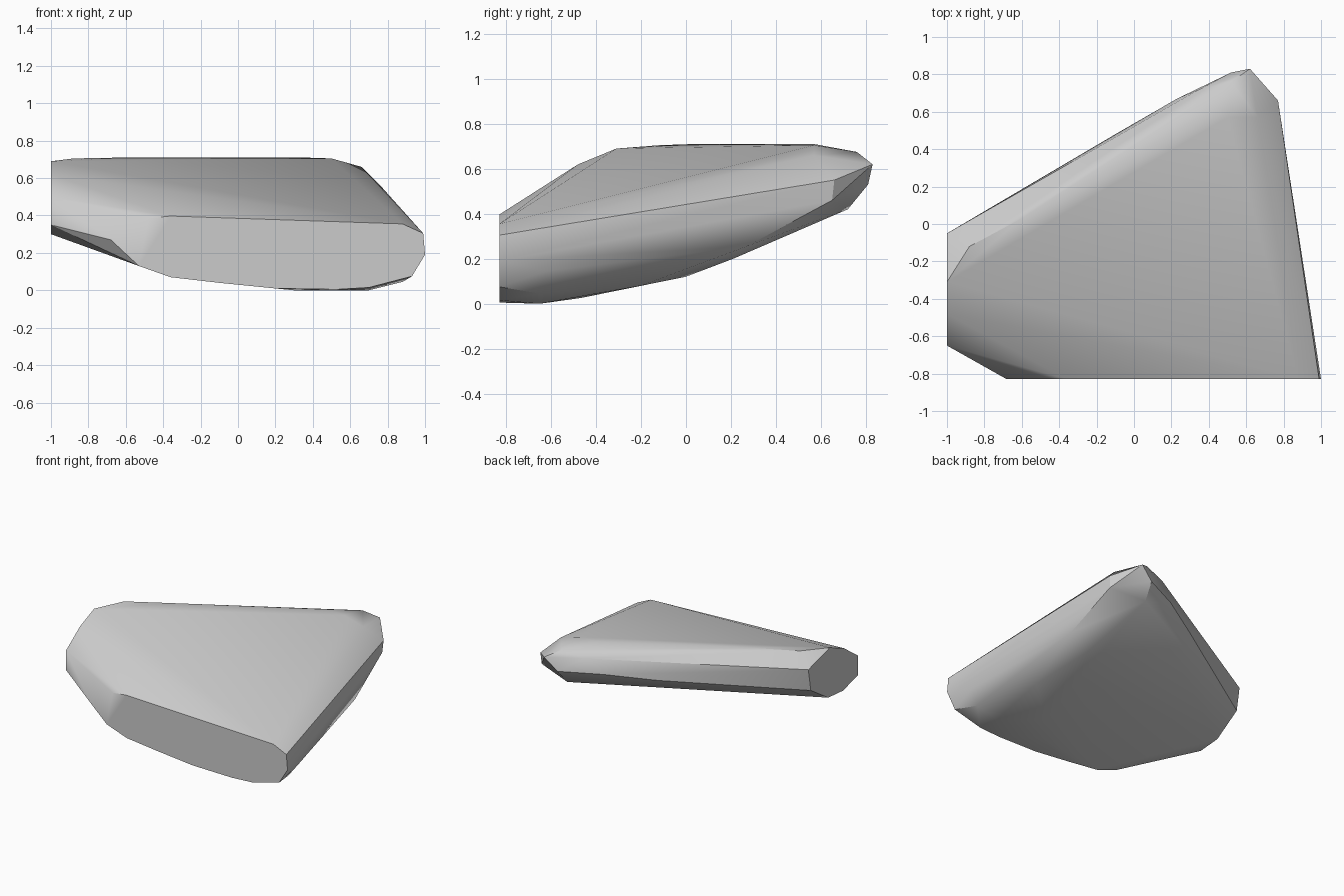
import bpy
import bmesh
import math

# Remove the default cube only
default_cube = bpy.data.objects.get("Cube")
if default_cube:
    bpy.data.objects.remove(default_cube, do_unlink=True)


def make_material(name, colour):
    material = bpy.data.materials.new(name)
    material.use_nodes = True
    material.diffuse_color = colour
    shader = material.node_tree.nodes["Principled BSDF"]
    shader.inputs["Base Color"].default_value = colour
    return material


FRONT, SIDE = -.83, -1

# Flat front cut, as (x, z) corners
front_cut = [(-.68, .27), (-.48, .385), (-.36, .397), (.88, .355),
             (.99, .305), (1, .19), (.93, .075), (.7, .015), (.53, .005),
             (.2, .01), (-.1, .04), (-.36, .07), (-.53, .13)]

# Flat side cut, as (y, z) corners
side_cut = [(-.65, .5), (-.48, .62), (-.31, .69), (-.05, .62), (-.08, .45),
            (-.29, .315), (-.47, .3), (-.65, .35)]

# Upper ridge and the rounded shoulder beside it
ridge = [(-.88, -.12, .705), (-.6, .03, .71), (.35, .57, .71),
         (.5, .57, .705), (.66, .57, .66), (.52, .76, .675),
         (.35, .72, .64)]

# Pointed rear corner and the narrow face running forward from it
rear_corner = [(.62, .83, .62), (.75, .57, .57), (.77, .66, .55),
               (.765, .65, .46), (.8, .27, .255), (.95, -.62, .145)]

# Lower edge of the back and the curved underside
back_edge = [(.52, .81, .53), (.5, .72, .42), (.23, .67, .53),
             (-.1, .48, .5)]
underside = [(.88, -.65, .045), (.7, -.65, 0), (.72, -.2, .08),
             (.3, -.65, 0), (.4, -.47, .025), (.5, 0, .12),
             (.6, .21, .2)]

points = [(x, FRONT, z) for x, z in front_cut]
points += [(SIDE, y, z) for y, z in side_cut]
points += ridge + rear_corner + back_edge + underside

# Wrap the corners in one closed faceted skin
bm = bmesh.new()
for point in points:
    bm.verts.new(point)
hull = bmesh.ops.convex_hull(bm, input=bm.verts[:])
spare = {item for key in ("geom_interior", "geom_unused") for item in hull[key]
         if isinstance(item, bmesh.types.BMVert)}
bmesh.ops.delete(bm, geom=list(spare), context="VERTS")

# Merge the triangles of the flat cuts into single faces
bmesh.ops.dissolve_limit(bm, angle_limit=math.radians(1),
                         verts=bm.verts[:], edges=bm.edges[:])
bmesh.ops.recalc_face_normals(bm, faces=bm.faces[:])

mesh = bpy.data.meshes.new("stone_shard")
bm.to_mesh(mesh)
bm.free()
mesh.materials.append(make_material("stone grey", (.6, .6, .6, 1)))

stone = bpy.data.objects.new("stone_shard", mesh)
bpy.context.collection.objects.link(stone)

# Soften shallow facets and keep the cut edges sharp
bpy.ops.object.select_all(action="DESELECT")
stone.select_set(True)
bpy.context.view_layer.objects.active = stone
bpy.ops.object.shade_smooth_by_angle(angle=math.radians(30))
